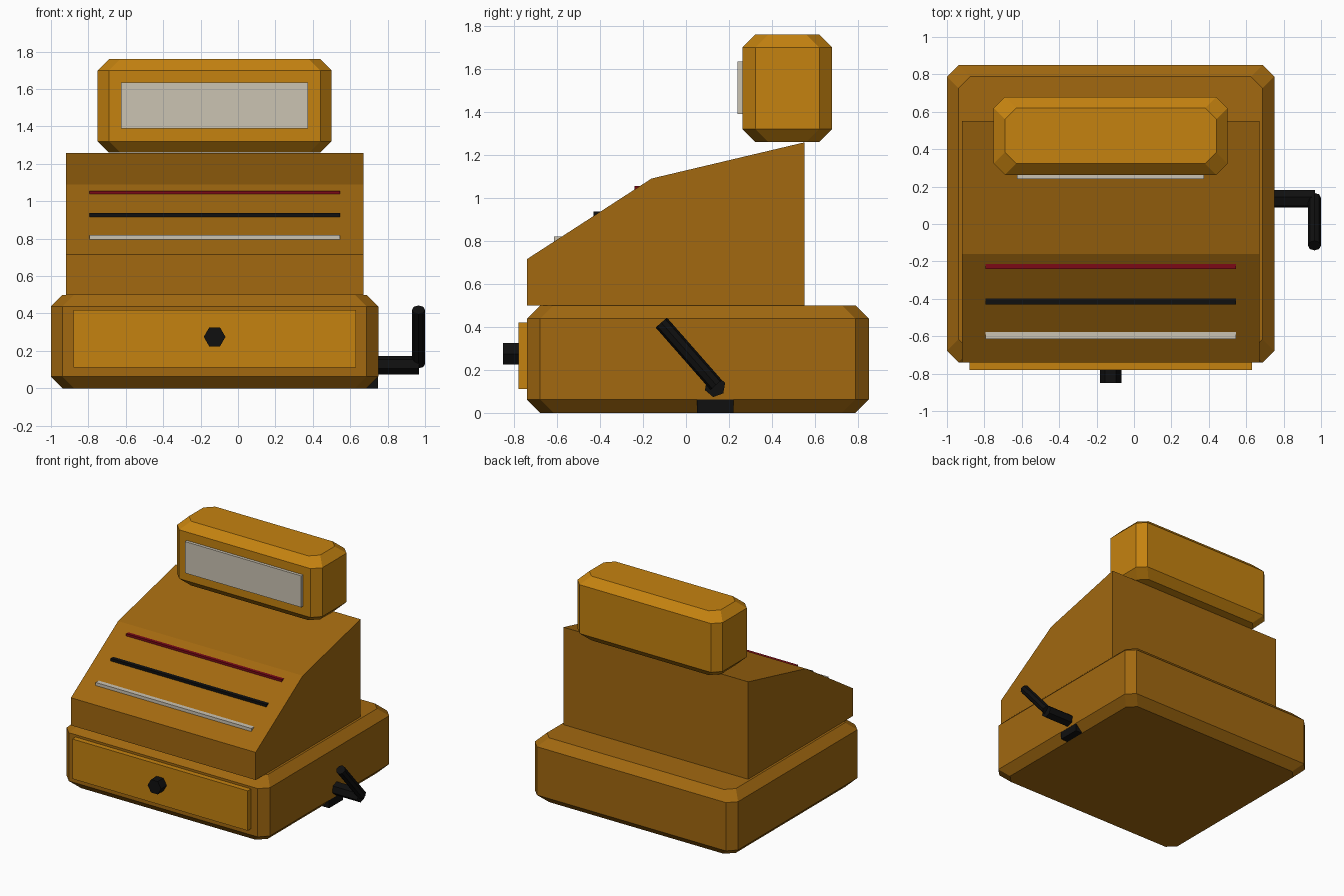
import bpy, bmesh, math
from mathutils import Vector

if "Cube" in bpy.data.objects:
    bpy.data.objects.remove(bpy.data.objects["Cube"])


def material(name, rgb):
    m = bpy.data.materials.new(name)
    m.diffuse_color = (*rgb, 1)
    m.use_nodes = True
    m.node_tree.nodes["Principled BSDF"].inputs["Base Color"].default_value = m.diffuse_color
    return m


WOOD = material("dark_amber_wood", (0.36, 0.14, 0.005))
LIGHT = material("light_amber_wood", (0.56, 0.225, 0.005))
CREAM = material("cream", (0.60, 0.55, 0.45))
BLACK = material("black", (0.005, 0.005, 0.005))
RED = material("dark_red", (0.20, 0.003, 0.008))


def finish(name, bm, mat):
    bmesh.ops.recalc_face_normals(bm, faces=bm.faces)
    me = bpy.data.meshes.new(name)
    bm.to_mesh(me)
    bm.free()
    me.materials.append(mat)
    ob = bpy.data.objects.new(name, me)
    bpy.context.collection.objects.link(ob)
    return ob


def loft(name, rings, mat):
    """Skin a list of equal-length vertex rings and cap both ends."""
    bm = bmesh.new()
    vs = [[bm.verts.new(p) for p in r] for r in rings]
    n = len(vs[0])
    for a, b in zip(vs, vs[1:]):
        for i in range(n):
            j = (i + 1) % n
            bm.faces.new((a[i], a[j], b[j], b[i]))
    bm.faces.new(vs[0])
    bm.faces.new(vs[-1])
    return finish(name, bm, mat)


def box(name, x, y, z, mat):
    ring = lambda h: [(x[0], y[0], h), (x[1], y[0], h), (x[1], y[1], h), (x[0], y[1], h)]
    return loft(name, [ring(z[0]), ring(z[1])], mat)


def chamfered_box(name, x, y, z, c, mat):
    """Box with cut corners and sloped top and bottom rims."""
    def ring(h, d):
        x0, x1, y0, y1 = x[0] + d, x[1] - d, y[0] + d, y[1] - d
        return [(x0 + c, y0, h), (x1 - c, y0, h), (x1, y0 + c, h), (x1, y1 - c, h),
                (x1 - c, y1, h), (x0 + c, y1, h), (x0, y1 - c, h), (x0, y0 + c, h)]
    return loft(name, [ring(z[0], c), ring(z[0] + c, 0), ring(z[1] - c, 0), ring(z[1], c)], mat)


def rod(name, a, b, r, sides, turn, u, mat):
    """Prism from a to b; u is the direction of the first corner at turn 0."""
    a, b, u = Vector(a), Vector(b), Vector(u)
    v = (b - a).normalized().cross(u)
    offs = []
    for i in range(sides):
        t = math.radians(turn) + math.tau * i / sides
        offs.append((u * math.cos(t) + v * math.sin(t)) * r)
    return loft(name, [[a + o for o in offs], [b + o for o in offs]], mat)


# Cabinet: base and sloped body
chamfered_box("base", (-1, 0.75), (-0.74, 0.85), (0, 0.5), 0.062, WOOD)
profile = [(-0.74, 0.5), (-0.74, 0.715), (-0.16, 1.09), (0.55, 1.258), (0.55, 0.5)]
loft("body", [[(x, y, z) for y, z in profile] for x in (-0.92, 0.67)], WOOD)

# Display head and its window
chamfered_box("display_head", (-0.75, 0.5), (0.263, 0.68), (1.26, 1.76), 0.06, LIGHT)
box("display_window", (-0.625, 0.375), (0.24, 0.30), (1.39, 1.635), CREAM)

# Drawer and knob
box("drawer", (-0.88, 0.63), (-0.78, -0.72), (0.11, 0.42), LIGHT)
rod("drawer_knob", (-0.125, -0.85, 0.275), (-0.125, -0.76, 0.275), 0.058, 6, 0, (1, 0, 0), BLACK)

# Key rows stepping up the slope
for name, y, top, mat in (("lower_key_row", -0.615, 0.82, CREAM),
                          ("middle_key_row", -0.43, 0.936, BLACK),
                          ("upper_key_row", -0.24, 1.056, RED)):
    box(name, (-0.795, 0.545), (y, y + 0.06), (top - 0.05, top), mat)

# Side crank: mount, shaft, arm
box("crank_mount", (0.6, 0.7495), (0.05, 0.22), (0, 0.17), BLACK)
rod("crank_shaft", (0.70, 0.135, 0.123), (0.967, 0.135, 0.123), 0.05, 6, 20, (0, 1, 0), BLACK)
rod("crank_arm", (0.965, 0.14, 0.13), (0.965, -0.115, 0.42), 0.035, 8, 0, (1, 0, 0), BLACK)
